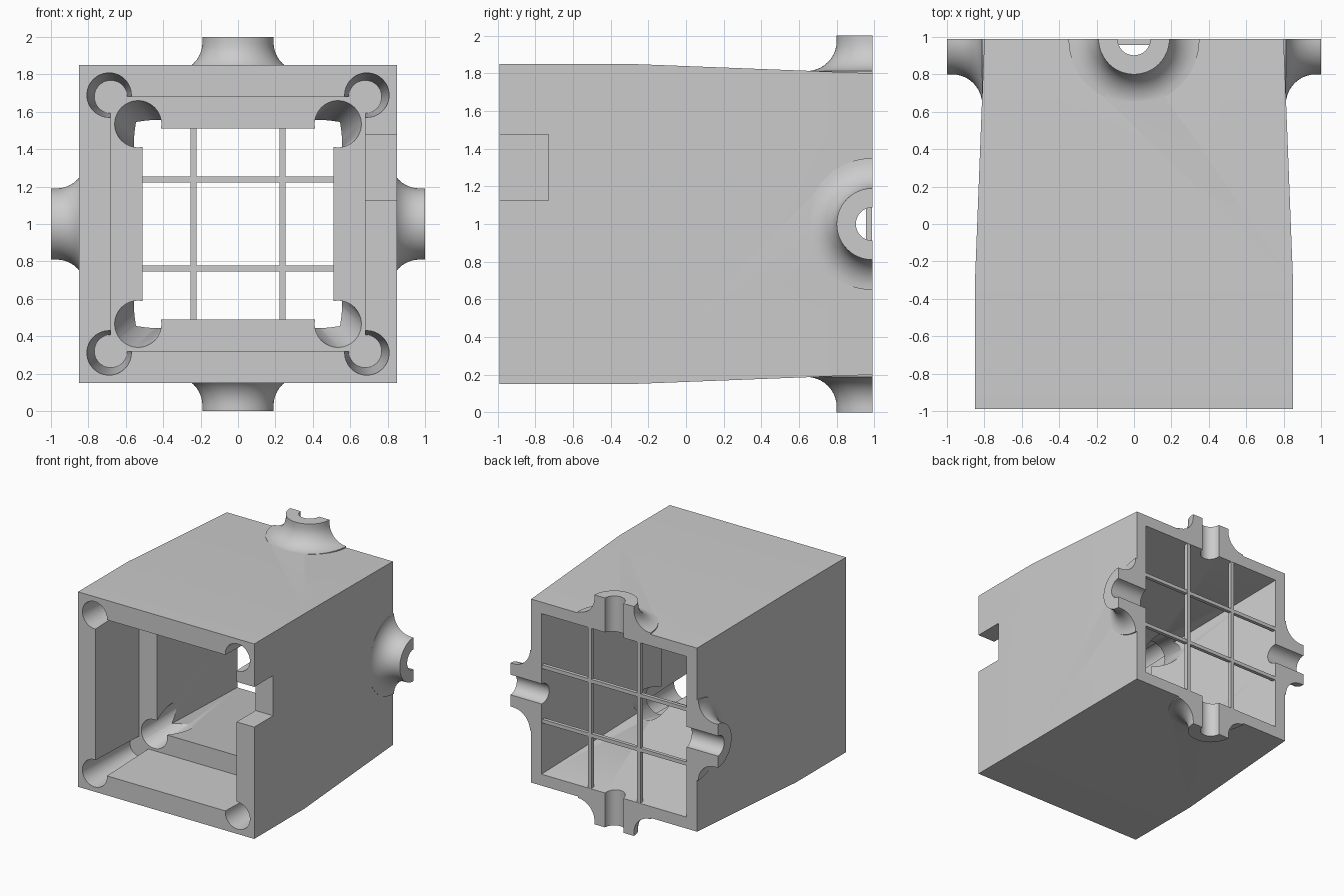
import bpy, bmesh, math
from mathutils import Matrix, Vector

cube = bpy.data.objects.get("Cube")
if cube:
    bpy.data.objects.remove(cube)

grey = bpy.data.materials.new("light_grey")
grey.use_nodes = True
grey.diffuse_color = (0.6, 0.6, 0.6, 1)
grey.node_tree.nodes["Principled BSDF"].inputs["Base Color"].default_value = (0.6, 0.6, 0.6, 1)

MID = 1.0       # height of the centre line
END = 0.99      # half depth
LEDGE = -0.39   # depth of the inner shoulder


def finish(name, bm):
    bmesh.ops.recalc_face_normals(bm, faces=bm.faces)
    mesh = bpy.data.meshes.new(name)
    bm.to_mesh(mesh)
    bm.free()
    mesh.materials.append(grey)
    obj = bpy.data.objects.new(name, mesh)
    bpy.context.collection.objects.link(obj)
    return obj


def loft(name, rings):
    """Solid skinned through rings of points."""
    bm = bmesh.new()
    loops = [[bm.verts.new(p) for p in ring] for ring in rings]
    n = len(loops[0])
    for a, b in zip(loops, loops[1:]):
        for i in range(n):
            j = (i + 1) % n
            bm.faces.new((a[i], a[j], b[j], b[i]))
    bm.faces.new(loops[0])
    bm.faces.new(loops[-1])
    return finish(name, bm)


def square(half, y):
    return [(sx * half, y, MID + sz * half) for sx, sz in ((-1, -1), (1, -1), (1, 1), (-1, 1))]


def circle(x, y, z, r, n=48):
    return [(x + r * math.cos(math.tau * i / n), y, z + r * math.sin(math.tau * i / n))
            for i in range(n)]


def box(name, lo, hi):
    bm = bmesh.new()
    lo, hi = Vector(lo), Vector(hi)
    size = hi - lo
    bmesh.ops.create_cube(bm, size=1, matrix=Matrix.Translation((lo + hi) / 2) @ Matrix.Diagonal((*size, 1)))
    return finish(name, bm)


def lathe(name, profile, angle, n=64):
    """Turn (radius, height) pairs into a solid pointing outwards at the angle."""
    turn = Matrix.Translation((0, END, MID)) @ Matrix.Rotation(angle, 4, 'Y')
    return loft(name, [[turn @ Vector((r * math.cos(math.tau * i / n), r * math.sin(math.tau * i / n), h))
                        for i in range(n)] for r, h in profile])


def combine(target, tool, operation):
    mod = target.modifiers.new("join", 'BOOLEAN')
    mod.operation = operation
    mod.solver = 'EXACT'
    mod.object = tool
    graph = bpy.context.evaluated_depsgraph_get()
    mesh = bpy.data.meshes.new_from_object(target.evaluated_get(graph))
    target.modifiers.clear()
    target.data = mesh
    bpy.data.objects.remove(tool)


# Tapered outer body
housing = loft("housing", [square(0.85, -END), square(0.85, -0.3), square(0.80, END)])

# Flared bosses around the back edge
arc = [math.radians(a) for a in range(0, 91, 9)]
flare = [(0.19, 1.0)] + [(0.35 - 0.16 * math.cos(a), 0.972 - 0.16 * math.sin(a)) for a in arc] + [(0.35, 0.76)]
quarter_turns = [k * math.pi / 2 for k in range(4)]
for angle in quarter_turns:
    combine(housing, lathe("boss", flare, angle), 'UNION')
combine(housing, box("back_trim", (-2, END, -1), (2, 2, 3)), 'DIFFERENCE')

# Front chamber, then the rear chamber widening towards the back
combine(housing, loft("front_chamber", [square(0.68, -1.1), square(0.68, LEDGE)]), 'DIFFERENCE')
combine(housing, loft("rear_chamber", [square(0.503, LEDGE - 0.05), square(0.51, LEDGE),
                                       square(0.70, END), square(0.715, END + 0.1)]), 'DIFFERENCE')

# Corner screw channels and slanted holes through the shoulder
for sx in (-1, 1):
    for sz in (-1, 1):
        def ring(offset, y, r):
            return circle(sx * offset, y, MID + sz * offset, r)
        combine(housing, loft("channel", [ring(0.69, -1.05, 0.122), ring(0.68, LEDGE, 0.088)]), 'DIFFERENCE')
        combine(housing, loft("slant_hole", [ring(0.55, LEDGE - 0.05, 0.125), ring(0.385, 0.1, 0.125)]), 'DIFFERENCE')

# Bores through the bosses
for angle in quarter_turns:
    combine(housing, lathe("bore", [(0.088, 0.55), (0.088, 1.1)], angle), 'DIFFERENCE')

# Cable notch in one side wall
combine(housing, box("notch", (0.6, -1.1, 1.125), (1.1, -0.73, 1.475)), 'DIFFERENCE')

for obj in bpy.context.selected_objects:
    obj.select_set(False)
housing.select_set(True)
bpy.context.view_layer.objects.active = housing
bpy.ops.object.shade_smooth_by_angle(angle=math.radians(25))

# Rear guard grid
for side, label in ((-1, "a"), (1, "b")):
    c = side * 0.237
    box("upright_bar_" + label, (c - 0.016, END - 0.035, MID - 0.71), (c + 0.016, END - 0.002, MID + 0.71))
    box("cross_bar_" + label, (-0.71, END - 0.034, MID + c - 0.016), (0.71, END - 0.003, MID + c + 0.016))
